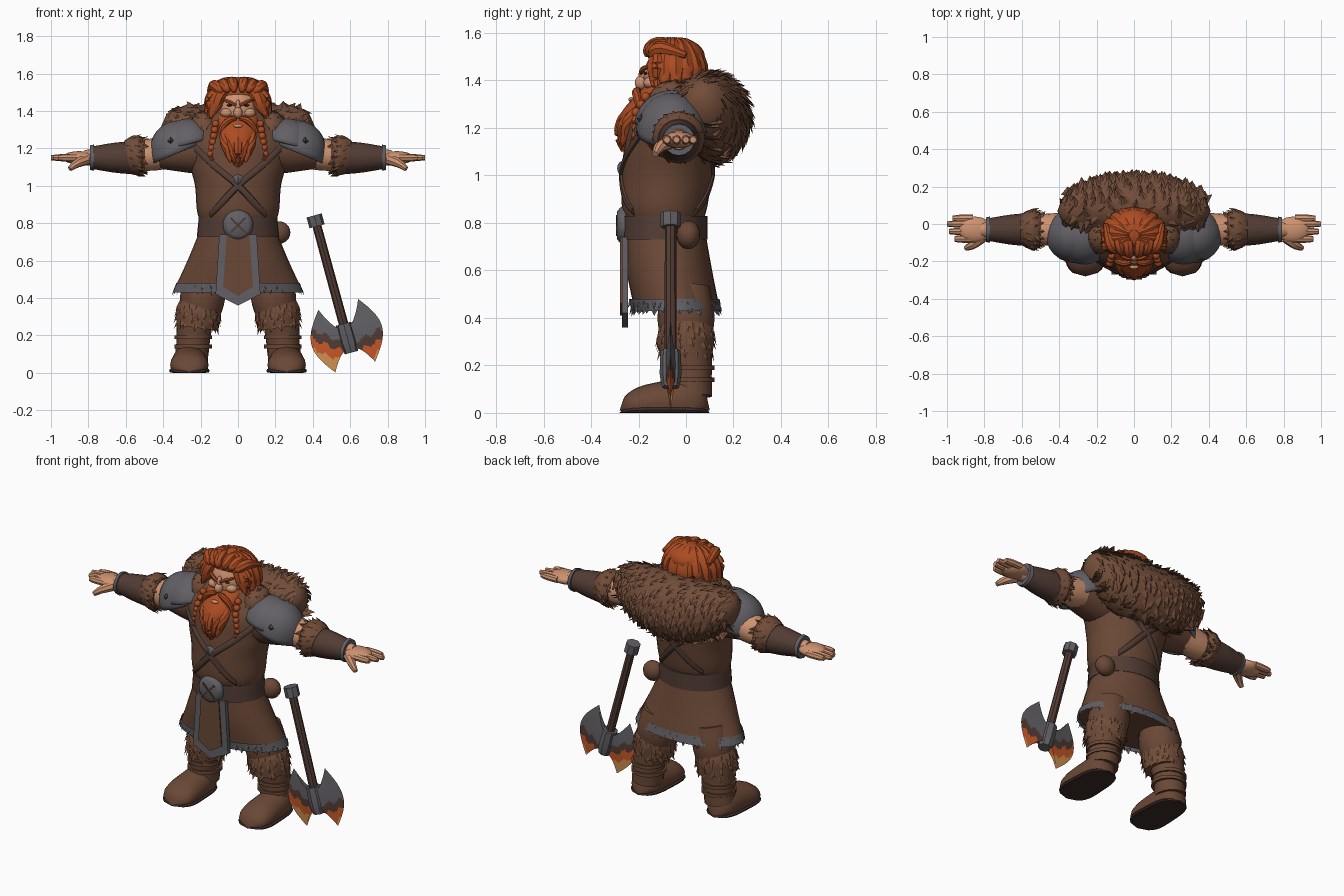
import bpy, bmesh, random
from math import sin, cos, pi, radians
from mathutils import Vector, Matrix

random.seed(4)
if "Cube" in bpy.data.objects:
    bpy.data.objects.remove(bpy.data.objects["Cube"])


def material(name, *srgb):
    m = bpy.data.materials.new(name)
    m.use_nodes = True
    color = [((c / 255 + .055) / 1.055) ** 2.4 for c in srgb] + [1]
    m.diffuse_color = color
    m.node_tree.nodes["Principled BSDF"].inputs["Base Color"].default_value = color
    return m


cloth = material("brown cloth", 106, 72, 54)
pelt = material("brown fur", 114, 77, 57)
hair = material("red hair", 172, 76, 34)
skin = material("skin", 205, 146, 112)
steel = material("grey steel", 98, 96, 101)
leather = material("dark leather", 82, 60, 52)
black = material("dark sole", 58, 43, 40)
ember = material("orange heat", 205, 90, 40)
glow = material("tan heat", 215, 150, 85)


# Surfaces: every shape is a function of u (around) and v (along)
def spline(rows, v):
    f = min(max(v, 0), 1) * (len(rows) - 1)
    i = min(int(f), len(rows) - 2)
    t = f - i
    a, b, c, d = (Vector(rows[min(max(i + k, 0), len(rows) - 1)]) for k in (-1, 0, 1, 2))
    return (2 * b + (c - a) * t + (2 * a - 5 * b + 4 * c - d) * t * t
            + (3 * b - a - 3 * c + d) * t ** 3) / 2


def rings(*rows):
    # Stacked ovals, each given by its height, depth position, half width and half depth
    def surf(u, v):
        z, y, wide, deep = spline(rows, v)
        return Vector((wide * cos(2 * pi * u), y + deep * sin(2 * pi * u), z))
    return surf


def sweep(*rows):
    # Round tube through points, each with its own radius
    def surf(u, v):
        p = spline(rows, v)
        d = (spline(rows, v + .02) - spline(rows, v - .02)).xyz
        a = 2 * pi * u + pi / 4
        return p.xyz + d.to_track_quat("Z", "Y") @ Vector((cos(a), sin(a), 0)) * max(p[3], .001)
    return surf


def ball(center, radii, tilt=0, stop=1):
    turn = Matrix.Rotation(tilt, 3, "Y") @ Matrix.Diagonal(radii)

    def surf(u, v):
        a, b = 2 * pi * u, pi * v * stop
        return Vector(center) + turn @ Vector((cos(a) * sin(b), sin(a) * sin(b), cos(b)))
    return surf


def finish(name, bm, mats, mirror=False):
    bmesh.ops.recalc_face_normals(bm, faces=bm.faces[:])
    mesh = bpy.data.meshes.new(name)
    bm.to_mesh(mesh)
    bm.free()
    for m in mats:
        mesh.materials.append(m)
    for p in mesh.polygons:
        p.use_smooth = True
    mesh.set_sharp_from_angle(angle=radians(42))
    ob = bpy.data.objects.new(name, mesh)
    bpy.context.scene.collection.objects.link(ob)
    if mirror:
        ob.modifiers.new("Mirror", "MIRROR").use_mirror_merge = False
    return ob


def add_tufts(bm, surf, count, size, flow):
    # Broad, flat, overlapping pointed locks that follow the flow direction
    around, along = count
    for i in range(around):
        for j in range(along):
            u = (i + j % 2 / 2 + random.uniform(-.3, .3)) / around
            v = .04 + .92 * (j + random.uniform(.2, .8)) / along
            p = surf(u, v)
            n = (p - surf(u + .5, v)).normalized()
            d = Vector(flow) + Vector((random.uniform(-1, 1), random.uniform(-1, 1), 0)) / 4
            d = (d - n * d.dot(n)).normalized()
            s = size * random.uniform(.75, 1.25)
            base, side = p - n * s * .15, n.cross(d) * s * .55
            a, b, c, tip = (bm.verts.new(q) for q in (
                base - side, base + side, p + n * s * .08, p + d * s + n * s / 4))
            for f in ((a, c, tip), (c, b, tip), (b, a, tip)):
                bm.faces.new(f)


def build(name, surfs, mat, nu=16, nv=12, mirror=False, caps=True, tufts=None, size=.05, flow=(0, 0, -1)):
    bm = bmesh.new()
    for surf in surfs:
        grid = [[bm.verts.new(surf(i / nu, j / nv)) for i in range(nu)] for j in range(nv + 1)]
        for low, high in zip(grid, grid[1:]):
            for i in range(nu):
                k = (i + 1) % nu
                bm.faces.new((low[i], low[k], high[k], high[i]))
        if caps:
            bm.faces.new(grid[0])
            bm.faces.new(grid[-1])
    bmesh.ops.remove_doubles(bm, verts=bm.verts[:], dist=.0002)
    if tufts:
        for surf in surfs:
            add_tufts(bm, surf, tufts, size, flow)
    return finish(name, bm, [mat], mirror)


# Torso, skirt and belt
torso = rings((.8, -.09, .2, .16), (.87, -.09, .22, .18), (1, -.08, .23, .19),
              (1.12, -.07, .26, .19), (1.26, -.05, .28, .18), (1.4, -.02, .14, .11))
build("tunic", [torso], cloth, 32, 30)
build("skirt", [rings((.77, -.09, .2, .17), (.6, -.07, .27, .18), (.45, -.04, .34, .18))], cloth, 32, 10)
build("skirt_fur_hem", [rings((.48, -.05, .33, .19), (.43, -.04, .35, .19))],
      steel, 40, 3, caps=False, tufts=(40, 2), size=.025)
build("belt", [rings((.73, -.09, .22, .18), (.83, -.09, .21, .18))], leather, 32, 2)
build("buckle", [sweep((0, -.24, .79, .08), (0, -.27, .79, .08), (0, -.29, .79, .06))], steel, 20, 6)
build("buckle_cross", [sweep((-.04, -.29, .79 - s, .008), (.04, -.29, .79 + s, .008))
                       for s in (.04, -.04)], leather, 4, 1)
build("belt_pouch", [ball((.22, .01, .75), (.06, .05, .06))], cloth)


# Crossed straps, front and back, laid on the torso surface
def strap(face, s):
    def surf(u, v):
        a, h = face + s * (.42 - v) * .28, .15 + .6 * v
        p = torso(a, h + .04 * cos(2 * pi * u))
        return p + (p - torso(a + .5, h)).normalized() * .012 * sin(2 * pi * u)
    return surf


build("chest_straps", [strap(f, s) for f in (.25, .75) for s in (1, -1)], leather, 8, 16)
build("strap_clasp", [ball((0, -.27, 1.03), (.03, .02, .03))], steel, 4, 6)


# Front tabard
def plate(name, outline, y, depth, mat):
    bm = bmesh.new()
    pts = outline + [(-x, z) for x, z in reversed(outline) if x]
    face = bm.faces.new([bm.verts.new((x, y, z)) for x, z in pts])
    out = bmesh.ops.extrude_face_region(bm, geom=[face])["geom"]
    bmesh.ops.translate(bm, vec=(0, depth, 0), verts=[g for g in out if isinstance(g, bmesh.types.BMVert)])
    finish(name, bm, [mat])


plate("tabard_border", [(.1, .74), (.12, .42), (0, .36)], -.27, .025, steel)
plate("tabard_panel", [(.06, .74), (.08, .46), (0, .41)], -.277, .009, cloth)

# Legs and boot shafts
build("legs", [sweep((.17, 0, .53, .1), (.19, 0, .4, .12), (.21, 0, .28, .1))], cloth, mirror=True)
build("boot_shafts", [sweep((.23, .01, .3, .1), (.24, .02, .17, .09), (.25, .02, .07, .09))], cloth, mirror=True)
build("boot_bands", [sweep((.24, .02, z + .01, .1), (.24, .02, z - .01, .1)) for z in (.14, .19)],
      cloth, 16, 2, mirror=True)
build("boot_fur_cuffs", [sweep((.2, 0, .37, .11), (.21, 0, .32, .12), (.22, 0, .24, .11))],
      pelt, mirror=True, tufts=(14, 5), size=.035)


# Feet: flat underneath, lower and wider toward the toe
def foot(base, top, slope, wide):
    def surf(u, v):
        k = (1 - abs(2 * v - 1) ** 4) ** .5
        c, s = cos(2 * pi * u), max(sin(2 * pi * u), -.4) + .4
        return Vector((.26 + wide * (.09 + .02 * v) * k * c, .1 - .38 * v, base + (top - slope * v) * k * s / 1.4))
    return surf


build("boot_feet", [foot(.01, .16, .07, 1)], cloth, 20, 20, mirror=True)
build("boot_soles", [foot(0, .04, 0, 1.06)], black, 20, 20, mirror=True)

# Arms and hands
build("sleeves", [sweep((.12, -.05, 1.2, .15), (.28, -.05, 1.19, .12), (.42, -.04, 1.18, .09))], cloth, mirror=True)
build("arms", [sweep((.38, -.03, 1.18, .09), (.52, -.03, 1.16, .08), (.82, -.03, 1.15, .04))], skin, mirror=True)
build("palms", [ball((.85, -.03, 1.15), (.09, .07, .035))], skin, mirror=True)
fingers = [sweep((.86, y, 1.15, .02), (.93, y, 1.15, .02), (tip, y, 1.15, .014))
           for y, tip in ((.03, .97), (0, 1), (-.04, .99), (-.08, .96))]
thumb = sweep((.81, -.07, 1.14, .03), (.86, -.11, 1.12, .024), (.9, -.13, 1.09, .014))
build("fingers", fingers + [thumb], skin, 8, 8, mirror=True)
build("bracers", [sweep((.54, -.03, 1.15, .09), (.66, -.03, 1.15, .08), (.78, -.03, 1.15, .06))], leather, mirror=True)
build("bracer_rings", [sweep((.77, -.03, 1.15, .07), (.79, -.03, 1.15, .066))], steel, 16, 2, mirror=True)
build("bracer_fur_cuffs", [sweep((.5, -.03, 1.16, .09), (.54, -.03, 1.16, .11), (.59, -.03, 1.15, .09))],
      pelt, mirror=True, tufts=(14, 4), size=.03, flow=(-.7, 0, -.4))

# Shoulder armour in two overlapping shells
pads = build("shoulder_pads", [ball((.31, -.06, 1.18), (.16, .15, .17), .4, .5),
                               ball((.26, -.06, 1.2), (.15, .16, .16), .25, .45)],
             steel, 24, 10, mirror=True, caps=False)
pads.modifiers.new("Thickness", "SOLIDIFY").thickness = .015
build("shoulder_studs", [ball((.36, -.19, 1.24), (.02, .02, .02))], leather, 4, 2, mirror=True)


# Fur mantle, a crescent across the back and shoulders
def mantle(u, v):
    a, t = 2 * v - 1, 2 * pi * u
    k = max(1 - abs(a) ** 2.4, 0) ** .5
    return Vector((.41 * a, .1 - .03 * a * a + .17 * k * cos(t), 1.24 + .08 * a * a + .19 * k * sin(t)))


build("fur_mantle", [mantle], pelt, 28, 28, tufts=(22, 18), size=.055, flow=(0, .4, -1))
build("fur_collar", [ball((.18, -.06, 1.3), (.08, .1, .1))], pelt,
      mirror=True, tufts=(10, 6), size=.04, flow=(.3, -.2, -1))

# Head and face
build("head", [ball((0, -.07, 1.41), (.11, .11, .13))], skin, 24, 16)
build("nose", [ball((0, -.19, 1.39), (.024, .026, .03)), ball((0, -.18, 1.42), (.014, .02, .04))], skin)
build("cheeks", [ball((.06, -.15, 1.39), (.035, .03, .025))], skin, mirror=True)
build("lower_lip", [ball((0, -.23, 1.32), (.025, .012, .01))], skin, 12, 8)
build("eyes", [ball((.045, -.17, 1.43), (.016, .01, .006))], black, 10, 6, mirror=True)
build("eyebrows", [sweep((.01, -.19, 1.43, .008), (.05, -.18, 1.45, .011), (.09, -.15, 1.46, .004))],
      hair, 6, 8, mirror=True)

# Hair in thick tapering locks: a ring falling to the shoulders, and a swept-back front
locks = []
for i in range(13):
    a = radians(-34 + i * 248 / 12)
    c, s, drop = cos(a), sin(a), random.uniform(-.02, .03)
    locks.append(sweep(*[(c * r, -.06 + s * r * .8, z, thick) for r, z, thick in (
        (.02, 1.56, .025), (.08, 1.53, .045), (.13, 1.47, .045), (.15, 1.42, .035), (.18, 1.35 + drop, .005))]))
for x in (-.08, -.05, -.02, .02, .05, .08):
    low = abs(x) * .3
    locks.append(sweep((x, low - .17, 1.5, .01), (x * 1.3, low - .16, 1.54 - low, .027),
                       (x * 1.6, -.1, 1.56 - low, .03), (x * 1.9, 0, 1.53 - low, .014)))
build("hair_locks", locks, hair, 8, 12)
build("hair_cap", [ball((0, -.04, 1.5), (.12, .12, .08)), ball((0, 0, 1.44), (.12, .09, .1))], hair, 20, 12)
build("side_locks", [sweep((.1, -.12, 1.52, .02), (.15, -.12, 1.47, .026), (.14, -.12, 1.4, .024),
                           (.17, -.12, 1.34, .004))], hair, 8, 12, mirror=True)

# Beard, moustache and braids
build("beard", [rings((1.38, -.09, .11, .08), (1.33, -.14, .11, .08), (1.25, -.2, .09, .08),
                      (1.17, -.23, .05, .05), (1.1, -.26, .01, .01))], hair, 20, 16)
strands = []
for x in (-.08, -.04, 0, .04, .08):
    back = abs(x) * .3
    strands.append(sweep((x, back - .2, 1.31, .012), (x * .9, back - .26, 1.24, .026),
                         (x * .6, back - .28, 1.17, .022), (x / 2, -.27, 1.1 + back, .003)))
build("beard_locks", strands, hair, 8, 12)
build("moustache", [sweep((.01, -.2, 1.36, .01), (.05, -.21, 1.35, .018), (.09, -.2, 1.3, .016), (.1, -.2, 1.25, .003))],
      hair, 8, 10, mirror=True)
build("braids", [ball((.12 + .005 * i, -.17 - .02 * min(i, 2), 1.33 - .032 * i), (.02, .02, .02))
                 for i in range(6)], hair, 10, 8, mirror=True)
build("braid_ends", [sweep((.14, -.21, 1.16, .014), (.14, -.21, 1.14, .028), (.13, -.21, 1.1, .004))],
      hair, 8, 6, mirror=True)
build("braid_bands", [sweep((.14, -.21, 1.17, .02), (.14, -.21, 1.15, .02))], leather, 8, 1, mirror=True)

# Axe leaning beside the figure, in its own tilted frame
center, up, out = Vector((.585, -.065, .185)), Vector((-.262, 0, .965)), Vector((.965, 0, .262))


def shaft(*stations):
    return sweep(*[(*(center + up * h), r) for h, r in stations])


build("axe_handle", [shaft((-.05, .026), (.64, .024))], leather, 8, 4)
build("axe_pommel", [shaft((.62, .042), (.68, .042))], steel, 8, 1)
build("axe_socket", [shaft((-.08, .036), (-.02, .046), (.08, .042))], steel, 8, 4)
bm = bmesh.new()
for side in (1, -1):
    for face in (1, -1):
        grid = []
        for i in range(15):
            u, row = i / 14, []
            for j in range(21):
                v = j / 20
                r = .02 + (.09 + .085 * sin(pi * v)) * u
                h = .06 - .12 * v + (.127 - .227 * v) * u ** 1.7
                row.append(bm.verts.new(center + out * side * r + up * h + Vector((0, face * .022 * (1 - u), 0))))
            grid.append(row)
        for a, b in zip(grid, grid[1:]):
            for j in range(20):
                f = bm.faces.new((a[j], a[j + 1], b[j + 1], b[j]))
                mid = f.calc_center_median()
                heat = mid.z - .45 * (abs((mid - center).dot(out)) - .1) + .012 * sin(mid.x * 90)
                f.material_index = sum(heat < limit for limit in (.195, .145, .085))
bmesh.ops.remove_doubles(bm, verts=bm.verts[:], dist=.0002)
finish("axe_blades", bm, [steel, leather, ember, glow])
